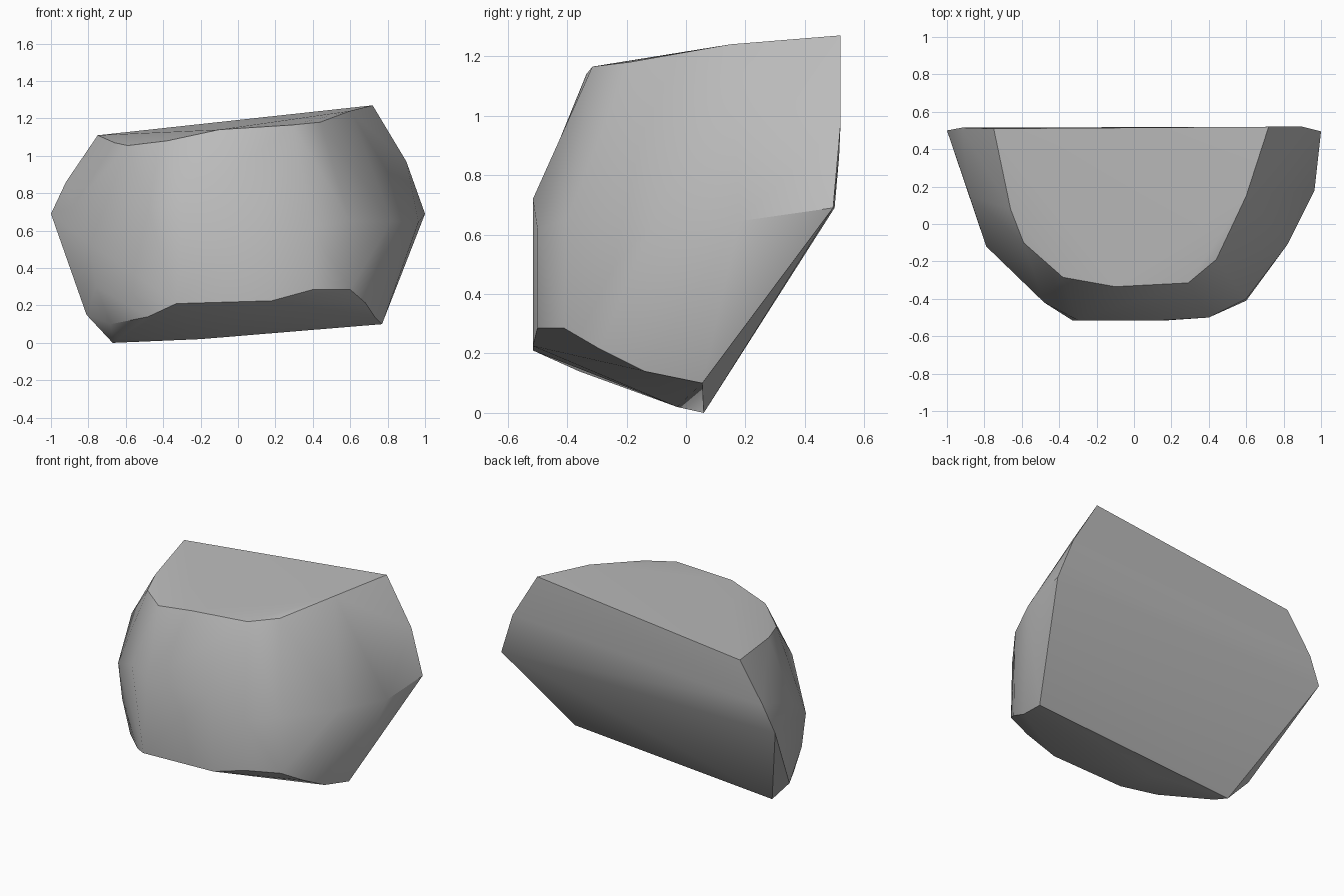
import bpy
import bmesh
import math

default_cube = bpy.data.objects.get("Cube")
if default_cube:
    bpy.data.objects.remove(default_cube, do_unlink=True)

# Stone colour
stone = bpy.data.materials.new("grey stone")
stone.use_nodes = True
colour = (0.5, 0.5, 0.5, 1.0)
stone.diffuse_color = colour
stone.node_tree.nodes["Principled BSDF"].inputs["Base Color"].default_value = colour

# Rim of the sloping top face, from back right round the front to back left
top_rim = [
    (-.75, .51, 1.11), (-.66, .08, 1.07), (-.59, -.1, 1.055),
    (-.38, -.285, 1.08), (-.1, -.335, 1.14), (.29, -.315, 1.165),
    (.44, -.19, 1.18), (.6, .15, 1.24), (.72, .52, 1.27),
]
# Widest outline
girth = [
    (-.92, .515, .86), (-1, .5, .69), (-.88, .15, .73), (-.79, -.12, .53),
    (-.48, -.42, .72), (-.3, -.515, .7), (.15, -.515, .72), (.4, -.5, .62),
    (.6, -.4, .65), (.82, -.11, .65), (.965, .18, .645), (1, .495, .69),
    (.9, .52, .97),
]
# Upper edge of the chamfer under the stone
lower_edge = [
    (-.76, -.12, .3), (-.68, -.15, .1), (-.33, -.515, .21), (.18, -.515, .225),
    (.4, -.5, .285), (.6, -.41, .285), (.68, -.29, .215), (.73, -.14, .14),
]
# Narrow foot
foot = [
    (-.81, .08, .15), (-.67, .06, 0), (-.64, -.03, .02), (-.48, -.36, .14),
    (-.2, -.03, .02), (.77, .055, .1),
]


def hull_object(name, rings, material):
    """Wrap the rings of corner points in a convex faceted skin."""
    bm = bmesh.new()
    for ring in rings:
        for corner in ring:
            bm.verts.new(corner)
    hull = bmesh.ops.convex_hull(bm, input=bm.verts[:])
    buried = {e for e in hull["geom_interior"] + hull["geom_unused"]
              if isinstance(e, bmesh.types.BMVert)}
    bmesh.ops.delete(bm, geom=list(buried), context="VERTS")
    bmesh.ops.dissolve_limit(bm, angle_limit=math.radians(3),
                             verts=bm.verts[:], edges=bm.edges[:])
    bmesh.ops.recalc_face_normals(bm, faces=bm.faces[:])
    mesh = bpy.data.meshes.new(name)
    bm.to_mesh(mesh)
    bm.free()
    mesh.materials.append(material)
    obj = bpy.data.objects.new(name, mesh)
    bpy.context.collection.objects.link(obj)
    return obj


rock = hull_object("rock", [top_rim, girth, lower_edge, foot], stone)

# Soft facets with crisp rims
bpy.ops.object.select_all(action="DESELECT")
rock.select_set(True)
bpy.context.view_layer.objects.active = rock
bpy.ops.object.shade_smooth_by_angle(angle=math.radians(38))
